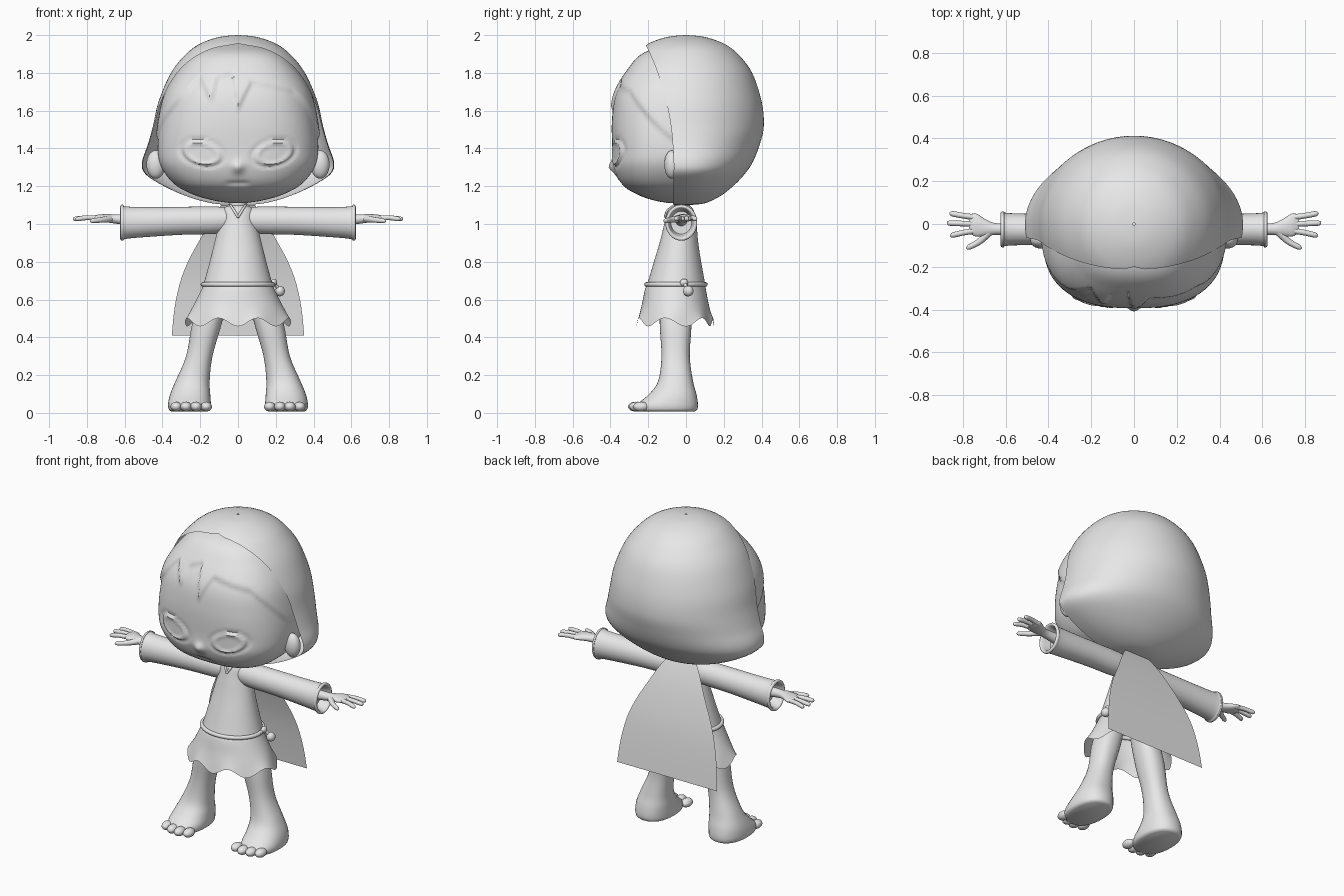
import bpy, bmesh, math
from math import sin, cos, pi, exp, hypot
from mathutils import Vector

cube = bpy.data.objects.get("Cube")
if cube:
    bpy.data.objects.remove(cube, do_unlink=True)

clay = bpy.data.materials.new("plain_grey")
clay.use_nodes = True
GREY = (0.8, 0.8, 0.8, 1)
clay.diffuse_color = GREY
clay.node_tree.nodes["Principled BSDF"].inputs["Base Color"].default_value = GREY

X, Y, Z = Vector((1, 0, 0)), Vector((0, 1, 0)), Vector((0, 0, 1))


def sample(rows, steps):
    """Smooth curve through rows of numbers."""
    out = []
    last = len(rows) - 1
    for i in range(last):
        a, b, c, d = (rows[max(i - 1, 0)], rows[i], rows[i + 1], rows[min(i + 2, last)])
        for k in range(steps):
            t = k / steps
            out.append([0.5 * (2 * q + (r - p) * t + (2 * p - 5 * q + 4 * r - s) * t * t
                               + (3 * q - p - 3 * r + s) * t ** 3)
                        for p, q, r, s in zip(a, b, c, d)])
    return out + [list(rows[-1])]


def skin(name, rings, closed=True, caps=True):
    """Join rings of points into one smooth surface."""
    bm = bmesh.new()
    vs = [[bm.verts.new(p) for p in ring] for ring in rings]
    n = len(vs[0])
    for lo, hi in zip(vs, vs[1:]):
        for j in range(n if closed else n - 1):
            k = (j + 1) % n
            bm.faces.new((lo[j], lo[k], hi[k], hi[j]))
    if caps:
        bm.faces.new(vs[0])
        bm.faces.new(vs[-1])
    bmesh.ops.recalc_face_normals(bm, faces=bm.faces)
    me = bpy.data.meshes.new(name)
    bm.to_mesh(me)
    bm.free()
    me.shade_smooth()
    me.set_sharp_from_angle(angle=math.radians(50))
    me.materials.append(clay)
    ob = bpy.data.objects.new(name, me)
    bpy.context.collection.objects.link(ob)
    return ob


def oval(c, u, v, ru, rv, n, power=2):
    pts = []
    for j in range(n):
        a = 2 * pi * j / n
        r = (abs(cos(a)) ** power + abs(sin(a)) ** power) ** (-1 / power)
        pts.append(c + u * (ru * r * cos(a)) + v * (rv * r * sin(a)))
    return pts


def loft(name, rows, u, v, steps=5, n=32, power=2, shape=None, caps=True):
    """Rows are centre x, y, z and the two radii."""
    rings = [oval(Vector(r[:3]), u, v, r[3], r[4], n, power) for r in sample(rows, steps)]
    if shape:
        rings = [[shape(p) for p in ring] for ring in rings]
    return skin(name, rings, caps=caps)


def tube(name, rows, steps=5, n=14):
    """Rows are x, y, z and radius."""
    path = sample(rows, steps)
    rings = []
    for i, r in enumerate(path):
        t = Vector(path[min(i + 1, len(path) - 1)][:3]) - Vector(path[max(i - 1, 0)][:3])
        u = t.cross(Z).normalized()
        rings.append(oval(Vector(r[:3]), u, u.cross(t).normalized(), r[3], r[3], n))
    return skin(name, rings)


def ball(name, c, rx, ry, rz):
    rings = [oval(Vector(c) + Z * (-rz * cos(a)), X, Y, rx * sin(a), ry * sin(a), 24)
             for a in (0.03 + (pi - 0.06) * k / 14 for k in range(15))]
    return skin(name, rings)


# Head with raised fringe, eye rims, nose and mouth
HAIRLINE = [(-.64, 1.46), (-.45, 1.57), (-.3, 1.66), (-.2, 1.78), (-.14, 1.65), (-.11, 1.77),
            (-.03, 1.8), (0, 1.61), (.07, 1.75), (.3, 1.7), (.45, 1.6), (.64, 1.46)]


def hair_height(s):
    for (a, za), (b, zb) in zip(HAIRLINE, HAIRLINE[1:]):
        if a <= s <= b:
            return za + (zb - za) * (s - a) / (b - a)
    return 1.46


def face(p):
    x, y, z = p
    if y > 0:
        return p
    spread = x + math.copysign(max(0, y + .3), x)
    out = .013 * min(1, max(0, (z - hair_height(spread)) / .025 + .5))
    dx, dz = abs(x) - .19, z - 1.375
    r = hypot((dx * cos(.25) + dz * sin(.25)) / .09, (dz * cos(.25) - dx * sin(.25)) / .053)
    out += .008 * exp(-((r - 1) / .15) ** 2) - .007 * exp(-((r - 1.3) / .15) ** 2)
    out -= .008 * exp(-(x / .06) ** 4 - ((z - 1.215) / .01) ** 2)
    q = p + Vector((x, y, (z - 1.5) * .5)).normalized() * out
    q.y -= .026 * exp(-(x / .03) ** 2 - ((z - 1.3) / .03) ** 2)
    return q


# Profile rows: height, half width, front, back
head = [(1.112, .05, .1, .0), (1.125, .13, .17, .06), (1.155, .235, .255, .12), (1.21, .335, .34, .18),
        (1.3, .405, .383, .24), (1.4, .425, .39, .28), (1.55, .41, .392, .3), (1.69, .375, .37, .29),
        (1.81, .3, .3, .25), (1.9, .2, .21, .17), (1.945, .03, .03, .03)]
loft("head", [(0, (b - f) / 2, z, w, (b + f) / 2) for z, w, f, b in head], X, Y,
     steps=9, n=200, power=2.6, shape=face)

# Outer hair shell, open at the face: height, half width, back, front, edge
shell = [(2, .005, .005, .005, -.22), (1.99, .1, .1, .1, -.22), (1.955, .2, .2, .2, -.215),
         (1.9, .275, .275, .28, -.19), (1.8, .355, .35, .36, -.15), (1.65, .42, .4, .42, -.105),
         (1.52, .45, .412, .43, -.08), (1.42, .478, .39, .43, -.07), (1.33, .508, .355, .43, -.065),
         (1.27, .495, .315, .4, -.065), (1.21, .41, .26, .36, -.065), (1.15, .28, .185, .3, -.065),
         (1.11, .14, .1, .15, -.065), (1.1, .01, .01, .07, -.06)]
rings = []
for z, w, back, front, edge in sample(shell, 5):
    end = math.acos(max(-1, edge / front))
    ring = []
    for j in range(73):
        a = end * (j / 36 - 1)
        ring.append(Vector((w * sin(a), cos(a) * (back if cos(a) > 0 else front), z)))
    rings.append(ring)
skin("hair_shell", rings, closed=False, caps=False)

# Tunic with a ragged hem: height, half width, front, back
tunic = [(1.1, .04, .065, .015), (1.075, .085, .095, .04), (1, .1, .115, .055), (.9, .125, .14, .065),
         (.8, .15, .17, .08), (.69, .18, .203, .1), (.65, .195, .218, .106), (.57, .235, .235, .122),
         (.48, .28, .262, .148)]


def hem(p):
    a = math.atan2(p.x, -p.y)
    fall = max(0, (.6 - p.z) / .12)
    return p + Z * (fall ** 2 * .022 * cos(pi + 8 * a))


loft("tunic", [(0, (b - f) / 2, z, w, (b + f) / 2) for z, w, f, b in tunic], X, Y,
     n=96, shape=hem, caps=False)
loft("neck", [(0, -.025, 1.05, .045, .045), (0, -.025, 1.15, .045, .045)], X, Y)

# Rope belt with a hanging bead
belt = oval(Vector((0, -.053, .68)), X, Y, .186, .156, 48)
tube("belt", [(*p, .012) for p in belt + belt[:1]], steps=1)
ball("belt_knot", (.19, -.01, .69), .016, .022, .02)
tube("belt_cord", [(.19, -.01, .69, .009), (.205, .0, .67, .009), (.22, .01, .65, .009)])
ball("belt_bead", (.222, .012, .645), .026, .028, .028)

# Cape sheet: half width, depth, height
cape = [(.09, .03, 1.1), (.14, .06, 1.03), (.195, .095, .93), (.265, .13, .8),
        (.31, .155, .68), (.338, .175, .54), (.35, .19, .41)]
skin("cape", [[Vector((w * t, y, z)) for t in (-1, -.5, 0, .5, 1)] for w, y, z in sample(cape, 3)],
     closed=False, caps=False)

for side, s in (("left", 1), ("right", -1)):
    def part(maker, name, rows, *args, **kw):
        return maker(side + "_" + name, [(r[0] * s, *r[1:]) for r in rows], *args, **kw)

    ball(side + "_ear", (.435 * s, -.075, 1.315), .05, .04, .075)
    part(tube, "collar", [(.0, -.112, 1.035, .006), (.02, -.098, 1.07, .007), (.04, -.06, 1.1, .006)])

    # Sleeve with turned cuff and hollow end
    part(loft, "sleeve", [(0, -.025, 1.025, .06, .06), (.12, -.025, 1.02, .068, .072),
                          (.3, -.025, 1.017, .07, .074), (.5, -.025, 1.01, .073, .08),
                          (.595, -.025, 1.007, .077, .086), (.608, -.025, 1.007, .084, .095),
                          (.62, -.025, 1.007, .082, .093), (.618, -.025, 1.007, .068, .078),
                          (.56, -.025, 1.007, .055, .06)], Y, Z)

    # Hand
    part(loft, "palm", [(.55, -.025, 1.02, .032, .032), (.64, -.024, 1.026, .027, .025),
                        (.69, -.018, 1.03, .038, .022), (.74, -.004, 1.032, .054, .018),
                        (.772, .0, 1.03, .04, .01)], Y, Z)
    for name, base_y, tip_x, tip_y in (("outer_finger", .03, .862, .048),
                                       ("middle_finger", .0, .874, .004),
                                       ("inner_finger", -.03, .86, -.052)):
        part(tube, name, [(.735, base_y, 1.031, .014), (.8, (base_y + tip_y) / 2, 1.033, .013),
                          (tip_x - .012, tip_y, 1.027, .012), (tip_x, tip_y, 1.026, .003)])
    part(tube, "thumb", [(.675, -.035, 1.028, .02), (.72, -.08, 1.022, .015),
                         (.77, -.108, 1.017, .012), (.784, -.113, 1.016, .003)])

    # Leg and foot
    part(loft, "leg", [(.125, -.055, .62, .075, .08), (.165, -.055, .47, .078, .084),
                       (.205, -.055, .3, .07, .075), (.24, -.055, .17, .09, .092),
                       (.253, -.07, .1, .106, .125), (.257, -.095, .05, .113, .158),
                       (.257, -.1, .02, .11, .16), (.257, -.1, .008, .098, .148)], X, Y, power=2.3)
    for k, (x, y, r) in enumerate([(.168, -.25, .03), (.222, -.265, .03),
                                   (.275, -.258, .03), (.327, -.238, .03)]):
        ball(f"{side}_toe_{k + 1}", (x * s, y, .033), r, .042, .026)
